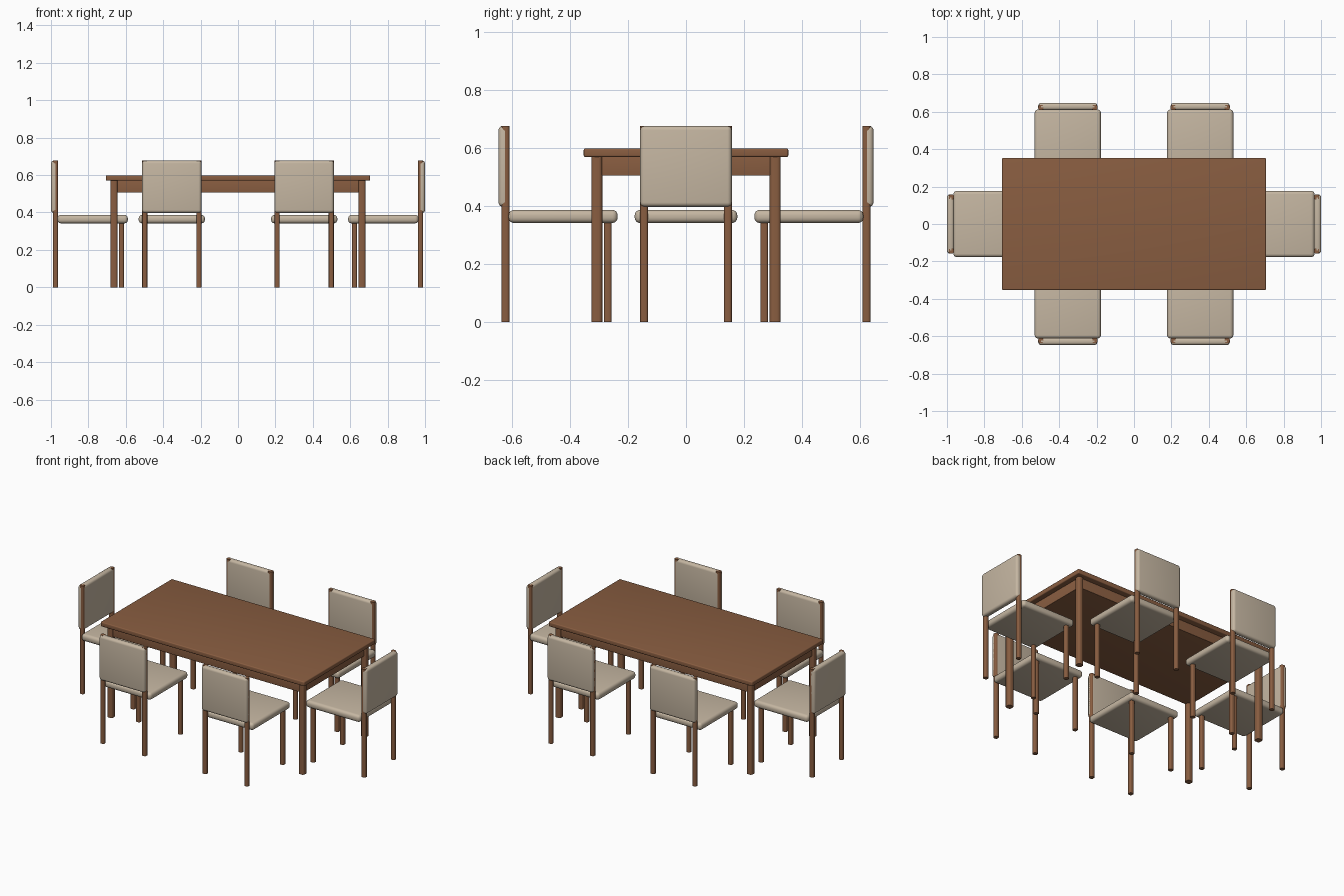
import bpy
import bmesh
from math import pi, radians
from mathutils import Matrix, Vector

if "Cube" in bpy.data.objects:
    bpy.data.objects.remove(bpy.data.objects["Cube"])


def material(name, color):
    m = bpy.data.materials.new(name)
    m.diffuse_color = color
    m.use_nodes = True
    m.node_tree.nodes["Principled BSDF"].inputs["Base Color"].default_value = m.diffuse_color
    return m


WOOD = material("wood", (0.25, 0.11, 0.052, 1))
FABRIC = material("fabric", (0.56, 0.47, 0.36, 1))


def box(name, lo, hi, mat, bevel, place=Matrix(), upright=False):
    """Rounded box between two corners; upright rounds only the vertical edges."""
    lo, hi = Vector(lo), Vector(hi)
    bm = bmesh.new()
    bmesh.ops.create_cube(bm, size=1, matrix=Matrix.Translation((lo + hi) / 2)
                          @ Matrix.Diagonal((*(hi - lo), 1)))
    edges = [e for e in bm.edges
             if not upright or abs(e.verts[0].co.z - e.verts[1].co.z) > 1e-4]
    bmesh.ops.bevel(bm, geom=edges, offset=bevel, offset_type="OFFSET", segments=4,
                    profile=0.5, affect="EDGES", clamp_overlap=True)
    mesh = bpy.data.meshes.new(name)
    bm.to_mesh(mesh)
    bm.free()
    mesh.materials.append(mat)
    ob = bpy.data.objects.new(name, mesh)
    bpy.context.collection.objects.link(ob)
    ob.matrix_world = place
    bpy.ops.object.select_all(action="DESELECT")
    ob.select_set(True)
    bpy.context.view_layer.objects.active = ob
    bpy.ops.object.shade_smooth_by_angle(angle=radians(35))
    return ob


def leg(name, x, y, half, top, place=Matrix()):
    """Square post with well rounded vertical edges and flat ends."""
    box(name, (x - half, y - half, 0), (x + half, y + half, top), WOOD, half * 0.65, place, True)


# Table top, solid apron block and corner legs
box("table_top", (-0.706, -0.353, 0.57), (0.706, 0.353, 0.599), WOOD, 0.006)
box("apron", (-0.67, -0.315, 0.506), (0.67, 0.315, 0.572), WOOD, 0.002)
for sx in (-1, 1):
    for sy in (-1, 1):
        leg("table_leg", sx * 0.663, sy * 0.308, 0.019, 0.572)


def chair(place):
    """Chair with its back towards +y; local y = 0 is the front of the seat."""
    box("seat", (-0.177, 0, 0.342), (0.177, 0.376, 0.387), FABRIC, 0.018, place)
    box("backrest", (-0.158, 0.373, 0.398), (0.158, 0.411, 0.677), FABRIC, 0.015, place)
    for s in (-1, 1):
        leg("front_leg", s * 0.1445, 0.034, 0.0135, 0.35, place)
        leg("back_post", s * 0.1445, 0.387, 0.0135, 0.677, place)


# Four side chairs and two end chairs
for x in (-0.354, 0.354):
    for turn in (0, pi):
        chair(Matrix.Rotation(turn, 4, "Z") @ Matrix.Translation((x, 0.236, 0)))
for turn in (pi / 2, -pi / 2):
    chair(Matrix.Rotation(turn, 4, "Z") @ Matrix.Translation((0, 0.589, 0)))
